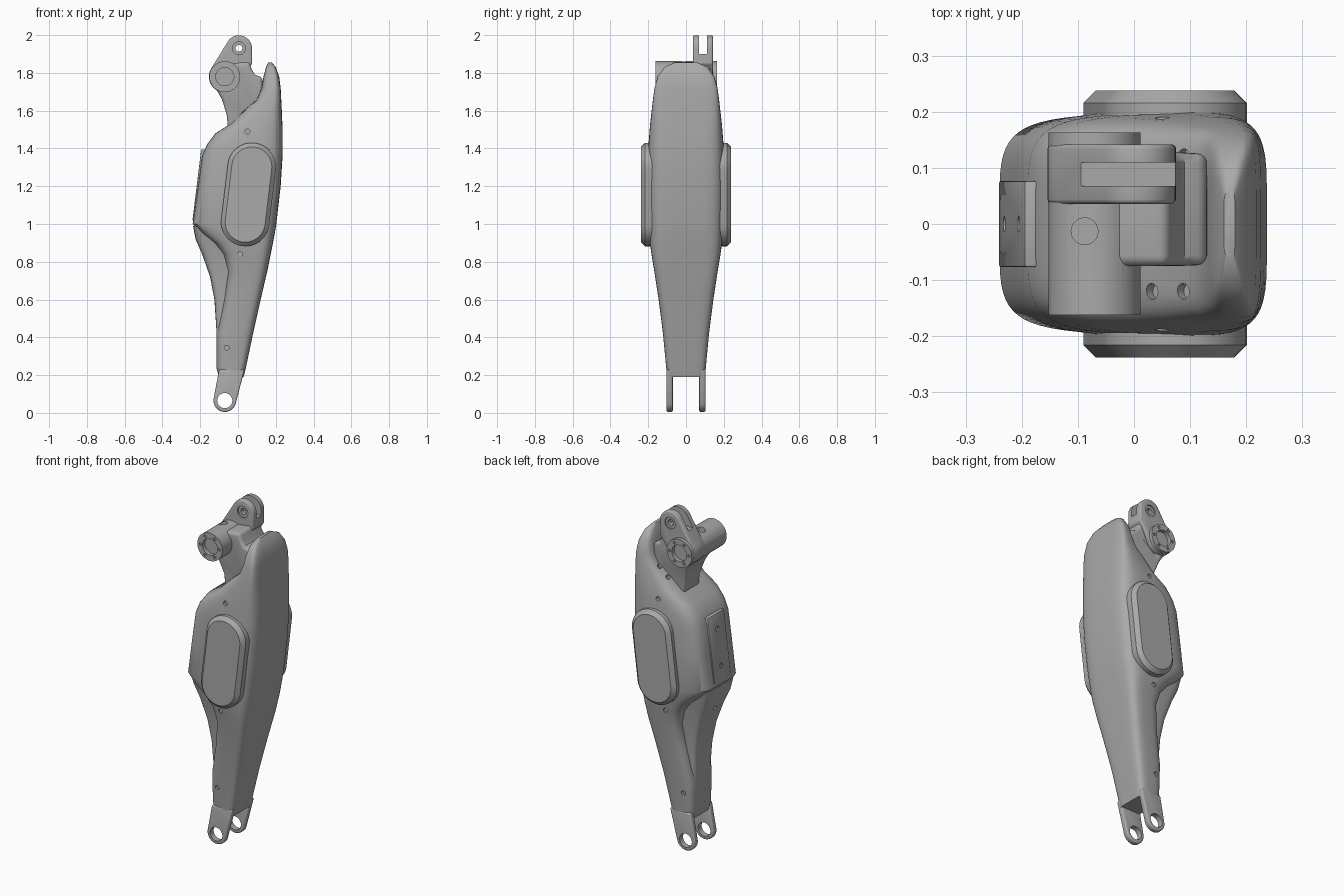
import bpy, bmesh
from math import pi, cos, sin, copysign, radians
from mathutils import Vector, Matrix
from mathutils.geometry import convex_hull_2d

cube = bpy.data.objects.get("Cube")
if cube:
    bpy.data.objects.remove(cube)

grey = bpy.data.materials.new("satin grey")
grey.use_nodes = True
colour = (0.4, 0.4, 0.4, 1)
grey.diffuse_color = colour
grey.node_tree.nodes["Principled BSDF"].inputs["Base Color"].default_value = colour


def activate(obj):
    bpy.ops.object.select_all(action="DESELECT")
    obj.select_set(True)
    bpy.context.view_layer.objects.active = obj


def finish(name, bm):
    bmesh.ops.recalc_face_normals(bm, faces=bm.faces)
    mesh = bpy.data.meshes.new(name)
    bm.to_mesh(mesh)
    bm.free()
    mesh.materials.append(grey)
    obj = bpy.data.objects.new(name, mesh)
    bpy.context.collection.objects.link(obj)
    return obj


def smooth(obj, angle=32):
    activate(obj)
    bpy.ops.object.shade_smooth_by_angle(angle=radians(angle))


def apply_modifier(obj, mod):
    activate(obj)
    bpy.ops.object.modifier_apply(modifier=mod.name)


def bevel(obj, width, segments=3):
    mod = obj.modifiers.new("soft edges", "BEVEL")
    mod.width, mod.segments = width, segments
    mod.limit_method, mod.angle_limit = "ANGLE", radians(40)
    apply_modifier(obj, mod)


def boolean(obj, tool, operation="DIFFERENCE"):
    mod = obj.modifiers.new("boolean", "BOOLEAN")
    mod.object, mod.operation, mod.solver = tool, operation, "EXACT"
    tool.hide_render = True
    apply_modifier(obj, mod)
    bpy.data.objects.remove(tool)


def skin(name, rings):
    """Bridge a stack of equal rings and close both ends."""
    bm = bmesh.new()
    loops = [[bm.verts.new(p) for p in ring] for ring in rings]
    count = len(loops[0])
    for low, high in zip(loops, loops[1:]):
        for i in range(count):
            j = (i + 1) % count
            bm.faces.new((low[i], low[j], high[j], high[i]))
    bm.faces.new(loops[0])
    bm.faces.new(loops[-1])
    return finish(name, bm)


def section(z, left, right, half, power=5, count=56):
    """Rounded box section, slightly narrower towards the left."""
    ring = []
    for i in range(count):
        a = 2 * pi * (i + 0.5) / count
        u = copysign(abs(cos(a)) ** (2 / power), cos(a))
        v = copysign(abs(sin(a)) ** (2 / power), sin(a))
        taper = 1 + 0.1 * min(u, 0)
        ring.append(((left + right) / 2 + u * (right - left) / 2, v * half * taper, z))
    return ring


def circle(x, z, r, count=40):
    return [(x + r * cos(2 * pi * i / count), z + r * sin(2 * pi * i / count)) for i in range(count)]


def hull(points):
    return [points[i] for i in convex_hull_2d([Vector(p) for p in points])]


def plate(name, outline, near, far):
    """Extrude an x-z outline along y."""
    return skin(name, [[(x, y, z) for x, z in outline] for y in (near, far)])


def rod(name, x, z, r, near, far):
    return plate(name, circle(x, z, r), near, far)


def drill(obj, point, direction, r, depth):
    """Blind hole centred on a surface point."""
    bm = bmesh.new()
    turn = Vector(direction).to_track_quat("Z", "Y").to_matrix().to_4x4()
    bmesh.ops.create_cone(bm, cap_ends=True, segments=20, radius1=r, radius2=r,
                          depth=2 * depth, matrix=Matrix.Translation(point) @ turn)
    boolean(obj, finish("drill", bm))


# Main shell: height, left, right, half width
shell_rows = [
    (0.19, -0.1, 0.03, 0.1), (0.24, -0.115, 0.042, 0.105), (0.42, -0.112, 0.08, 0.122),
    (0.6, -0.075, 0.12, 0.145), (0.75, -0.055, 0.155, 0.168), (0.84, -0.08, 0.173, 0.183),
    (0.9, -0.13, 0.185, 0.191), (0.95, -0.195, 0.195, 0.195), (1, -0.24, 0.203, 0.2),
    (1.2, -0.212, 0.226, 0.203), (1.36, -0.19, 0.236, 0.201), (1.42, -0.165, 0.237, 0.199),
    (1.48, -0.12, 0.237, 0.194), (1.53, -0.04, 0.235, 0.19), (1.6, 0.03, 0.232, 0.182),
    (1.66, 0.1, 0.229, 0.175), (1.72, 0.125, 0.226, 0.167), (1.78, 0.135, 0.218, 0.15),
    (1.83, 0.148, 0.2, 0.115), (1.855, 0.16, 0.18, 0.06)]
shell = skin("main_shell", [section(*row) for row in shell_rows])

# Shell screw holes
for side in (-1, 1):
    for x, z, y in ((0.05, 1.49, 0.19), (0.01, 0.84, 0.183), (-0.06, 0.345, 0.11)):
        drill(shell, (x, side * y, z), (0, 1, 0), 0.013, 0.015)
    for x, z in ((0.03, 1.6), (0.085, 1.65)):
        drill(shell, (x, side * 0.12, z), (-0.6, 0, 0.8), 0.014, 0.025)
smooth(shell)

# Calf spine behind the side recesses
spine_rows = [(0.2, -0.1, 0.075), (0.24, -0.115, 0.085), (0.45, -0.115, 0.088), (0.6, -0.125, 0.095),
              (0.72, -0.148, 0.105), (0.84, -0.19, 0.12), (0.92, -0.225, 0.135), (0.99, -0.238, 0.15)]
spine = skin("calf_spine", [section(z, x, 0, half, 6) for z, x, half in spine_rows])
for x, z in ((-0.19, 0.84), (-0.115, 0.27)):
    drill(spine, (x, 0, z), (1, 0, 0), 0.012, 0.02)
smooth(spine)

# Lower fork
tine_outline = hull(circle(-0.07, 0.065, 0.06) + [(-0.1, 0.23), (0.035, 0.23)])
for side, name in ((-1, "front_fork_tine"), (1, "back_fork_tine")):
    tine = plate(name, tine_outline, side * 0.07, side * 0.103)
    bevel(tine, 0.008)
    boolean(tine, rod("eye_cutter", -0.07, 0.065, 0.04, -1, 1))
    smooth(tine)

# Side pads with chamfered rims
def stadium(r):
    return hull(circle(0.038, 1.01, r) + circle(0.073, 1.302, r))


for side, name in ((-1, "front_side_pad"), (1, "back_side_pad")):
    layers = ((0.128, 0.15), (0.128, 0.216), (0.106, 0.238))
    pad = skin(name, [[(x, side * y, z) for x, z in stadium(r)] for r, y in layers])
    smooth(pad, 25)

# Rear cover plate with two screw holes
cover = plate("rear_cover_plate", [(-0.241, 1.02), (-0.195, 1.395), (-0.165, 1.395), (-0.2, 1.02)], -0.077, 0.077)
bevel(cover, 0.004, 2)
for x, z in ((-0.232, 1.1), (-0.203, 1.31)):
    drill(cover, (x, 0, z), (1, 0, -0.12), 0.014, 0.02)
smooth(cover)

# Upper bracket: neck, barrel and clevis joined together
px, pz, tx, tz = -0.07, 1.78, 0.005, 1.93
neck_outline = [(-0.125, 1.73), (-0.085, 1.66), (-0.06, 1.58), (-0.05, 1.48), (0.1, 1.55), (0.13, 1.65),
                (0.13, 1.775), (0.09, 1.79), (0.072, 1.82), (0.06, 1.86), (-0.03, 1.85)]
bracket = plate("upper_bracket", neck_outline, -0.075, 0.128)
for v in bracket.data.vertices:
    low = max(0, min(1, (1.72 - v.co.z) / 0.15))
    v.co.y = 0.01 + (v.co.y - 0.01) * (1 - 0.25 * low)
bevel(bracket, 0.018, 4)
clevis = plate("clevis", hull(circle(px, pz, 0.084) + circle(tx, tz, 0.069) + [(0.075, 1.85)]), 0.036, 0.142)
bevel(clevis, 0.008)
boolean(bracket, clevis, "UNION")
boolean(bracket, rod("barrel", px, pz, 0.082, -0.162, 0.163), "UNION")

# Clevis slot, pin holes and bearing recesses
slot = plate("slot_cutter", [(-0.13, 1.9), (0.15, 1.9), (0.15, 2.1), (-0.13, 2.1)], 0.068, 0.11)
boolean(bracket, slot)
boolean(bracket, rod("pin_cutter", tx, tz, 0.018, -1, 1))
for near, far in ((0.02, 0.045), (0.134, 0.16)):
    boolean(bracket, rod("counterbore_cutter", tx, tz, 0.034, near, far))
for near, far in ((-0.2, -0.14), (0.141, 0.2)):
    boolean(bracket, rod("bearing_cutter", px, pz, 0.048, near, far))
drill(bracket, (-0.088, -0.013, 1.86), (0, 0, 1), 0.024, 0.04)
for side in (-1, 1):
    for k in range(6):
        a = k * pi / 3
        drill(bracket, (px + 0.063 * cos(a), side * 0.163, pz + 0.063 * sin(a)), (0, 1, 0), 0.008, 0.008)
smooth(bracket)
